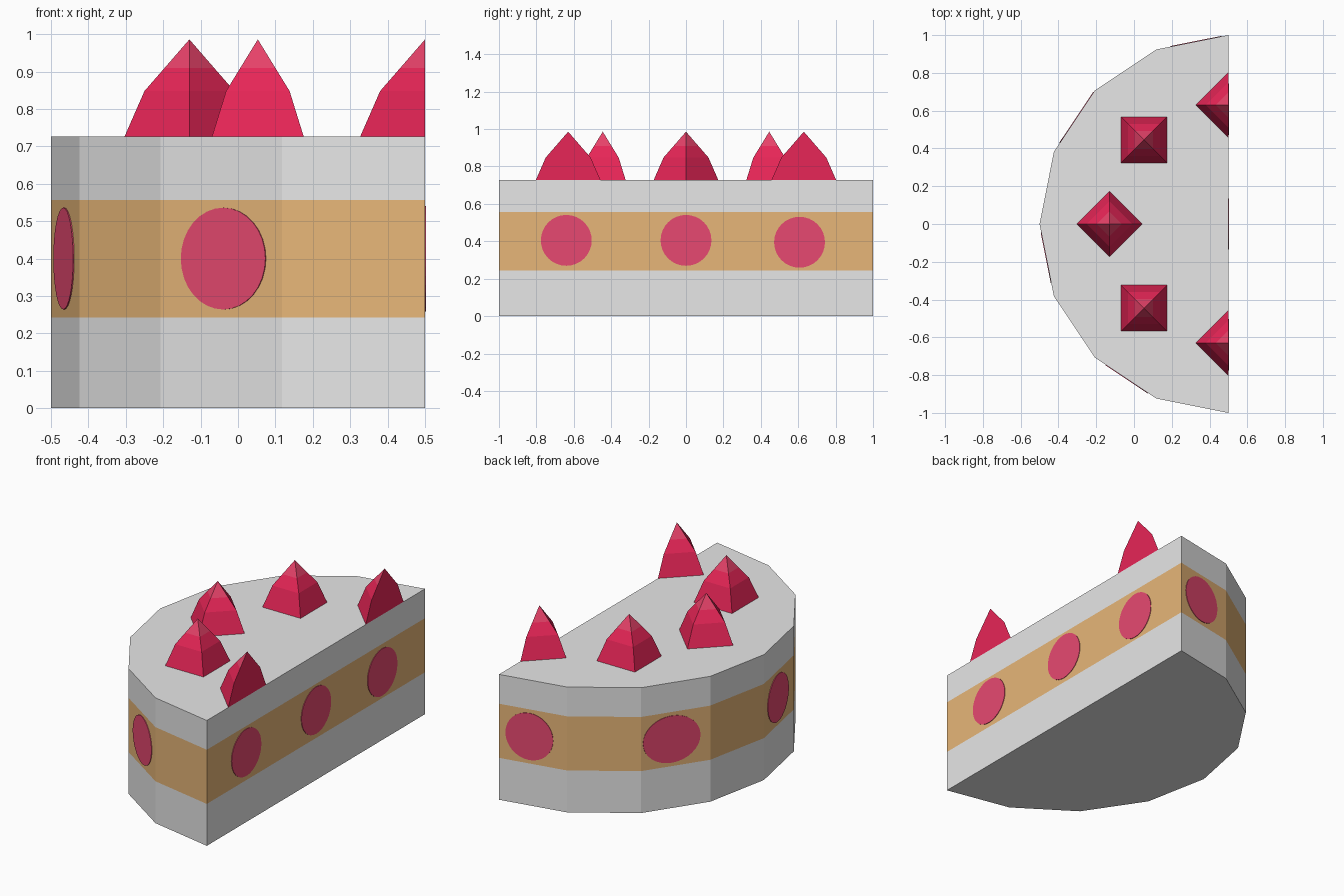
import bpy, bmesh, math
from mathutils import Vector

if "Cube" in bpy.data.objects:
    bpy.data.objects.remove(bpy.data.objects["Cube"])

H = 0.727          # cake height
CX = 0.5           # the straight cut lies on x = 0.5
UP = Vector((0, 0, 1))


def material(name, r, g, b):
    lin = [((c / 255 + 0.055) / 1.055) ** 2.4 for c in (r, g, b)]
    m = bpy.data.materials.new(name)
    m.diffuse_color = (*lin, 1)
    m.use_nodes = True
    m.node_tree.nodes["Principled BSDF"].inputs["Base Color"].default_value = m.diffuse_color
    return m


cream = material("cream icing", 242, 242, 242)
sponge = material("golden sponge", 238, 188, 124)
slice_red = material("fruit slice red", 234, 74, 114)
berry_red = material("berry red", 234, 38, 88)
tip_pink = material("berry tip pink", 236, 68, 108)


def finish(bm, name, mats):
    bmesh.ops.recalc_face_normals(bm, faces=bm.faces)
    me = bpy.data.meshes.new(name)
    bm.to_mesh(me)
    bm.free()
    for m in mats:
        me.materials.append(m)
    ob = bpy.data.objects.new(name, me)
    bpy.context.collection.objects.link(ob)
    return ob


def stack(bm, rings):
    """Join successive rings of points with quads, cap the first; return rings of verts."""
    vs = [[bm.verts.new(p) for p in ring] for ring in rings]
    for a, b in zip(vs, vs[1:]):
        n = len(a)
        for i in range(n):
            j = (i + 1) % n
            bm.faces.new((a[i], a[j], b[j], b[i]))
    bm.faces.new(vs[0][::-1])
    return vs


# Half-round cake body with a sponge band between two icing layers
outline = [Vector((CX + math.cos(math.radians(a)), math.sin(math.radians(a)), 0))
           for a in [90 + 22.5 * i for i in range(9)]]
bm = bmesh.new()
vs = stack(bm, [[p + UP * z for p in outline] for z in (0, 0.243, 0.557, H)])
bm.faces.new(vs[-1])
for f in bm.faces:
    f.material_index = 1 if 0.3 < f.calc_center_median().z < 0.5 else 0
finish(bm, "cake_body", [cream, sponge])


# Thin fruit slices set on the sponge band
def fruit_slice(name, centre, tangent, normal, rw, rh):
    bm = bmesh.new()
    rings = []
    for d in (-0.002, 0.003):
        rings.append([centre + normal * d
                      + tangent * rw * math.cos(t) + UP * rh * math.sin(t)
                      for t in [2 * math.pi * i / 32 for i in range(32)]])
    vs = stack(bm, rings)
    bm.faces.new(vs[-1])
    finish(bm, name, [slice_red])


for i, (y, z) in enumerate([(-0.64, 0.405), (0, 0.405), (0.607, 0.395)]):
    fruit_slice(f"cut_side_slice_{i}", Vector((CX, y, z)),
                Vector((0, 1, 0)), Vector((1, 0, 0)), 0.136, 0.136)

# Every second facet of the curved side: (facet, offset along it, half width)
for k, off, rw in [(0, -0.02, 0.137), (2, -0.023, 0.162), (4, -0.012, 0.136), (6, 0.008, 0.136)]:
    a, b = outline[k], outline[k + 1]
    t = (b - a).normalized()
    fruit_slice(f"curved_side_slice_{k}", (a + b) / 2 + t * off + UP * 0.4,
                t, t.cross(UP), rw, 0.136)


# Four-sided berries on top
def berry(name, x, y, turn):
    bm = bmesh.new()
    profile = [(0.173, H), (0.12, 0.848), (0.066, 0.91)]
    rings = [[Vector((x + r * math.cos(turn + i * math.pi / 2),
                      y + r * math.sin(turn + i * math.pi / 2), z)) for i in range(4)]
             for r, z in profile]
    vs = stack(bm, rings)
    apex = bm.verts.new((x, y, 0.986))
    top = vs[-1]
    for i in range(4):
        bm.faces.new((top[i], top[(i + 1) % 4], apex)).material_index = 1
    # berries on the cut edge are sliced flush with it
    if x + 0.173 > CX:
        bmesh.ops.bisect_plane(bm, geom=bm.verts[:] + bm.edges[:] + bm.faces[:], dist=1e-4,
                               plane_co=(CX, 0, 0), plane_no=(1, 0, 0), clear_outer=True)
        bmesh.ops.holes_fill(bm, edges=[e for e in bm.edges if e.is_boundary])
    finish(bm, name, [berry_red, tip_pink])


berry("middle_berry", -0.13, 0, 0)
for s, side in ((-1, "front"), (1, "back")):
    berry(f"{side}_inner_berry", 0.053, s * 0.445, math.pi / 4)
    berry(f"{side}_cut_berry", CX, s * 0.63, 0)
